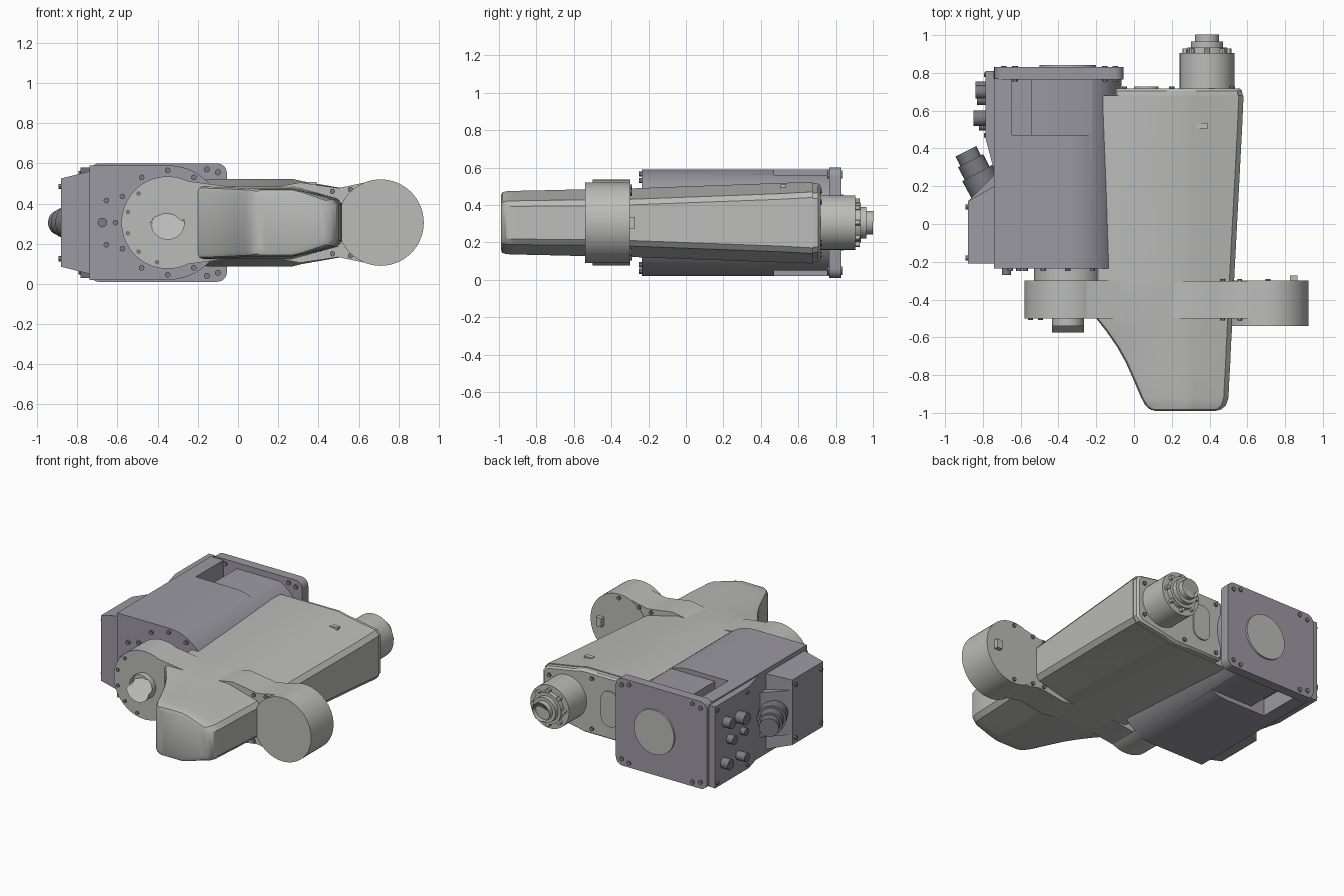
import bpy, bmesh, math
from mathutils import Vector

if "Cube" in bpy.data.objects:
    bpy.data.objects.remove(bpy.data.objects["Cube"])

MID = 0.305  # height of the mirror plane
made = []


def material(name, rgb):
    m = bpy.data.materials.new(name)
    m.use_nodes = True
    m.diffuse_color = (*rgb, 1)
    m.node_tree.nodes["Principled BSDF"].inputs["Base Color"].default_value = (*rgb, 1)
    return m


LIGHT = material("light grey", (0.50, 0.50, 0.49))
BASE = material("base grey", (0.33, 0.32, 0.36))
DARK = material("dark fittings", (0.20, 0.20, 0.22))


def finish(name, bm, mat):
    bmesh.ops.recalc_face_normals(bm, faces=bm.faces)
    mesh = bpy.data.meshes.new(name)
    bm.to_mesh(mesh)
    bm.free()
    ob = bpy.data.objects.new(name, mesh)
    mesh.materials.append(mat)
    bpy.context.collection.objects.link(ob)
    made.append(ob)
    return ob


def loft(name, rings, mat):
    """Skin a list of equal-length point rings and cap both ends."""
    bm = bmesh.new()
    rows = [[bm.verts.new(p) for p in r] for r in rings]
    for a, b in zip(rows, rows[1:]):
        for i in range(len(a)):
            j = (i + 1) % len(a)
            bm.faces.new((a[i], a[j], b[j], b[i]))
    bm.faces.new(rows[0])
    bm.faces.new(rows[-1])
    return finish(name, bm, mat)


def prism(name, pts, lo, hi, mat, axis="y"):
    at = (lambda p, d: (p[0], d, p[1])) if axis == "y" else (lambda p, d: (p[0], p[1], d))
    return loft(name, [[at(p, d) for p in pts] for d in (lo, hi)], mat)


def add_cyl(bm, a, b, r, n=48):
    a, b = Vector(a), Vector(b)
    rot = (b - a).to_track_quat("Z", "Y")
    vs = bmesh.ops.create_cone(bm, cap_ends=True, segments=n, radius1=r, radius2=r,
                               depth=(b - a).length)["verts"]
    for v in vs:
        v.co = rot @ v.co + (a + b) / 2


def cyls(name, items, mat, n=48):
    """Each item is (start, end, radius)."""
    bm = bmesh.new()
    for a, b, r in items:
        add_cyl(bm, a, b, r, n)
    return finish(name, bm, mat)


def ycyl(x, z, y0, y1, r):
    return ((x, y0, z), (x, y1, z), r)


def box(name, x, y, z, mat):
    return prism(name, [(x[0], z[0]), (x[1], z[0]), (x[1], z[1]), (x[0], z[1])], *y, mat)


def arc(cx, cz, r, a0, a1, n):
    return [(cx + r * math.cos(math.radians(a0 + (a1 - a0) * i / n)),
             cz + r * math.sin(math.radians(a0 + (a1 - a0) * i / n))) for i in range(n + 1)]


def round_rect(x0, x1, z0, z1, r):
    pts = []
    for cx, cz, a in ((x1 - r, z1 - r, 0), (x0 + r, z1 - r, 90), (x0 + r, z0 + r, 180), (x1 - r, z0 + r, 270)):
        pts += arc(cx, cz, r, a, a + 90, 6)
    return pts


# Base housing: square on one side, round on the other
JX = -0.35
housing = prism("base_housing", [(-0.74, MID - 0.285), (-0.74, MID + 0.285)]
                + arc(JX, MID, 0.285, 90, -90, 32), -0.235, 0.77, BASE)
# Recesses near the mounting plate, above and below
for side in (1, -1):
    for x0, x1, floor in ((-0.645, -0.22, 0.255), (-0.645, -0.545, 0.17)):
        z = sorted((MID + side * floor, MID + side * 0.4))
        cutter = box("recess_cutter", (x0, x1), (0.47, 0.765), z, BASE)
        mod = housing.modifiers.new("recess", "BOOLEAN")
        mod.operation, mod.object, mod.solver = "DIFFERENCE", cutter, "EXACT"
        bpy.context.view_layer.objects.active = housing
        bpy.ops.object.modifier_apply(modifier=mod.name)
        made.remove(cutter)
        bpy.data.objects.remove(cutter)

# Mounting plate with corner bolts and centre disc
prism("mounting_plate", round_rect(-0.74, -0.055, 0.01, 0.60, 0.05), 0.765, 0.83, BASE)
cyls("plate_disc", [ycyl(JX, MID, 0.82, 0.842, 0.15)], LIGHT)
corners = [(x, MID + s * z) for s in (1, -1) for x, z in ((-0.1, 0.25), (-0.155, 0.265), (-0.69, 0.25), (-0.63, 0.265))]
cyls("plate_bolts", [ycyl(x, z, 0.755, 0.837, 0.015) for x, z in corners], DARK, 12)

# Joint on the front of the base
cyls("base_joint", [ycyl(JX, MID, -0.32, -0.2, 0.18)], LIGHT)
bolts = [(JX + 0.26 * math.cos(math.radians(a)), MID + 0.26 * math.sin(math.radians(a))) for a in range(0, 360, 30)]
bolts += [(-0.655, MID + s * 0.11) for s in (1, -1)] + [(-0.67, MID)]
cyls("joint_bolts", [ycyl(x, z, -0.25, -0.2, 0.014) for x, z in bolts], DARK, 12)
cyls("base_plug", [ycyl(-0.675, MID, -0.27, -0.2, 0.024)], DARK, 16)

# Side cable box, tapering outwards
loft("cable_box", [[(x, y0, MID - h), (x, y1, MID - h), (x, y1, MID + h), (x, y0, MID + h)]
                   for x, y0, y1, h in ((-0.74, -0.21, 0.2, 0.255), (-0.88, -0.21, 0.12, 0.22))], BASE)
prism("connector_wedge", [(-0.88, 0.12), (-0.73, 0.12), (-0.73, 0.28), (-0.75, 0.25)],
      MID - 0.15, MID + 0.15, BASE, "z")

# Slanted round connector
cyls("slanted_connector", [((-0.76, 0.14, MID), (-0.83, 0.27, MID), 0.09),
                           ((-0.81, 0.23, MID), (-0.865, 0.335, MID), 0.075),
                           ((-0.86, 0.325, MID), (-0.89, 0.385, MID), 0.062)], DARK, 32)

# Rear connector panel with sockets
prism("connector_panel", [(-0.74, 0.28), (-0.785, 0.45), (-0.785, 0.81), (-0.74, 0.81)],
      0.03, 0.58, BASE, "z")
sockets = [(0.70, 0.44, 0.035, 0.84), (0.56, 0.42, 0.04, 0.85), (0.66, 0.31, 0.03, 0.83),
           (0.72, 0.17, 0.035, 0.84), (0.56, 0.16, 0.03, 0.85), (0.52, 0.31, 0.025, 0.82)]
cyls("panel_sockets", [((-0.77, y, z), (-x, y, z), r) for y, z, r, x in sockets], DARK, 20)
cyls("panel_screws", [((-0.77, y, z), (-0.795, y, z), 0.013)
                      for y in (0.47, 0.79) for z in (0.06, 0.55)], DARK, 12)
cyls("box_screws", [((-0.87, y, MID + s * 0.18), (-0.893, y, MID + s * 0.18), 0.013)
                    for y in (-0.18, 0.09) for s in (1, -1)], DARK, 12)


# Main arm body: flat top and bottom with a sloping flank, lofted lengthwise
def arm_ring(y, xl, xr, h, hs, ridge=0.27):
    e = 0.025
    top = [(xl, h - e), (xl + e * 0.35, h - e * 0.3), (xl + e, h), (ridge, h), (ridge + 0.05, h - 0.012),
           (xr - 0.025, hs + 0.02), (xr, hs - 0.01)]
    pts = top + [(x, -z) for x, z in reversed(top)]
    return [(x, y, MID + z) for x, z in pts]


stations = [(-0.99, 0.115, 0.43, 0.145, 0.08), (-0.982, 0.085, 0.462, 0.162, 0.09),
            (-0.96, 0.06, 0.487, 0.168, 0.095), (-0.92, 0.038, 0.50, 0.17, 0.097),
            (-0.82, -0.005, 0.505, 0.172, 0.098), (-0.73, -0.045, 0.51, 0.174, 0.1),
            (-0.65, -0.09, 0.513, 0.176, 0.1), (-0.57, -0.145, 0.518, 0.178, 0.1),
            (-0.5, -0.2, 0.52, 0.18, 0.1), (-0.3, -0.2, 0.53, 0.183, 0.105),
            (0.5, -0.2, 0.572, 0.212, 0.135), (0.68, -0.18, 0.58, 0.218, 0.145)]
loft("arm_body", [arm_ring(*s) for s in stations], LIGHT)
loft("arm_end_cover", [arm_ring(0.68, -0.1, 0.575, 0.212, 0.14), arm_ring(0.705, -0.1, 0.572, 0.21, 0.14),
                       arm_ring(0.718, -0.09, 0.56, 0.2, 0.13)], LIGHT)
prism("cover_window", round_rect(0.0, 0.13, MID - 0.12, MID + 0.12, 0.06), 0.71, 0.727, LIGHT)
cyls("cover_bolts", [ycyl(x, MID + s * z, 0.71, 0.728, 0.014)
                     for x, z in ((-0.05, 0.17), (0.2, 0.17), (0.52, 0.11)) for s in (1, -1)], DARK, 12)
box("flank_catch", (0.33, 0.39), (0.505, 0.535), (MID + 0.17, MID + 0.203), LIGHT)

# Elbow housing in front of the base joint
cyls("elbow_drum", [ycyl(JX, MID, -0.5, -0.3, 0.23)], LIGHT, 64)
prism("elbow_web", [(JX, MID - 0.228), (-0.24, MID - 0.205), (-0.05, MID - 0.18),
                    (-0.05, MID + 0.18), (-0.24, MID + 0.205), (JX, MID + 0.228)], -0.5, -0.3, LIGHT)
bm = bmesh.new()
add_cyl(bm, (JX, -0.54, MID), (JX, -0.49, MID), 0.085)
front = min(bm.faces, key=lambda f: f.calc_center_median().y)
bmesh.ops.inset_individual(bm, faces=[front], thickness=0.055)
bmesh.ops.translate(bm, verts=front.verts, vec=(0, 0.02, 0))
finish("elbow_hub", bm, LIGHT)
cyls("elbow_screws", [ycyl(JX + 0.205 * math.cos(math.radians(a)), MID + 0.205 * math.sin(math.radians(a)),
                           -0.507, -0.48, 0.012) for a in range(135, 260, 30)], DARK, 12)

# Counter drum on the other side
CX = 0.71
cyls("side_drum", [ycyl(CX, MID, -0.54, -0.3, 0.215)], LIGHT, 64)
web = [(0.2, 0.18), (0.31, 0.2), (0.43, 0.182), (0.5, 0.172), (0.69, 0.212)]
prism("side_web", [(x, MID + z) for x, z in web] + [(x, MID - z) for x, z in reversed(web)],
      -0.5, -0.302, LIGHT)
box("drum_plug", (0.825, 0.865), (-0.31, -0.272), (MID - 0.03, MID + 0.03), LIGHT)
cyls("drum_bolts", [ycyl(x, MID + s * z, y, y + 0.025, 0.013)
                    for x, z in ((0.47, 0.155), (0.56, 0.165), (0.71, 0.19))
                    for s in (1, -1) for y in (-0.51, -0.315)], DARK, 12)

# Wrist: stepped cylinders ending in a tool flange with a bore
WX = 0.387
cyls("wrist", [ycyl(WX, MID, 0.7, 0.905, 0.145), ycyl(WX, MID, 0.9, 0.935, 0.105),
               ycyl(WX, MID, 0.93, 0.965, 0.085)], LIGHT)
bm = bmesh.new()
add_cyl(bm, (WX, 0.96, MID), (WX, 1.0, MID), 0.063)
back = max(bm.faces, key=lambda f: f.calc_center_median().y)
bmesh.ops.inset_individual(bm, faces=[back], thickness=0.033)
bmesh.ops.translate(bm, verts=back.verts, vec=(0, -0.03, 0))
finish("tool_flange", bm, LIGHT)
cyls("wrist_bolts", [ycyl(WX + 0.115 * math.cos(math.radians(a)), MID + 0.115 * math.sin(math.radians(a)),
                          0.895, 0.93, 0.014) for a in range(0, 360, 45)], LIGHT, 12)

# Smooth shading with sharp edges kept
bpy.ops.object.select_all(action="DESELECT")
for ob in made:
    ob.select_set(True)
bpy.context.view_layer.objects.active = made[0]
bpy.ops.object.shade_smooth_by_angle(angle=math.radians(30))
